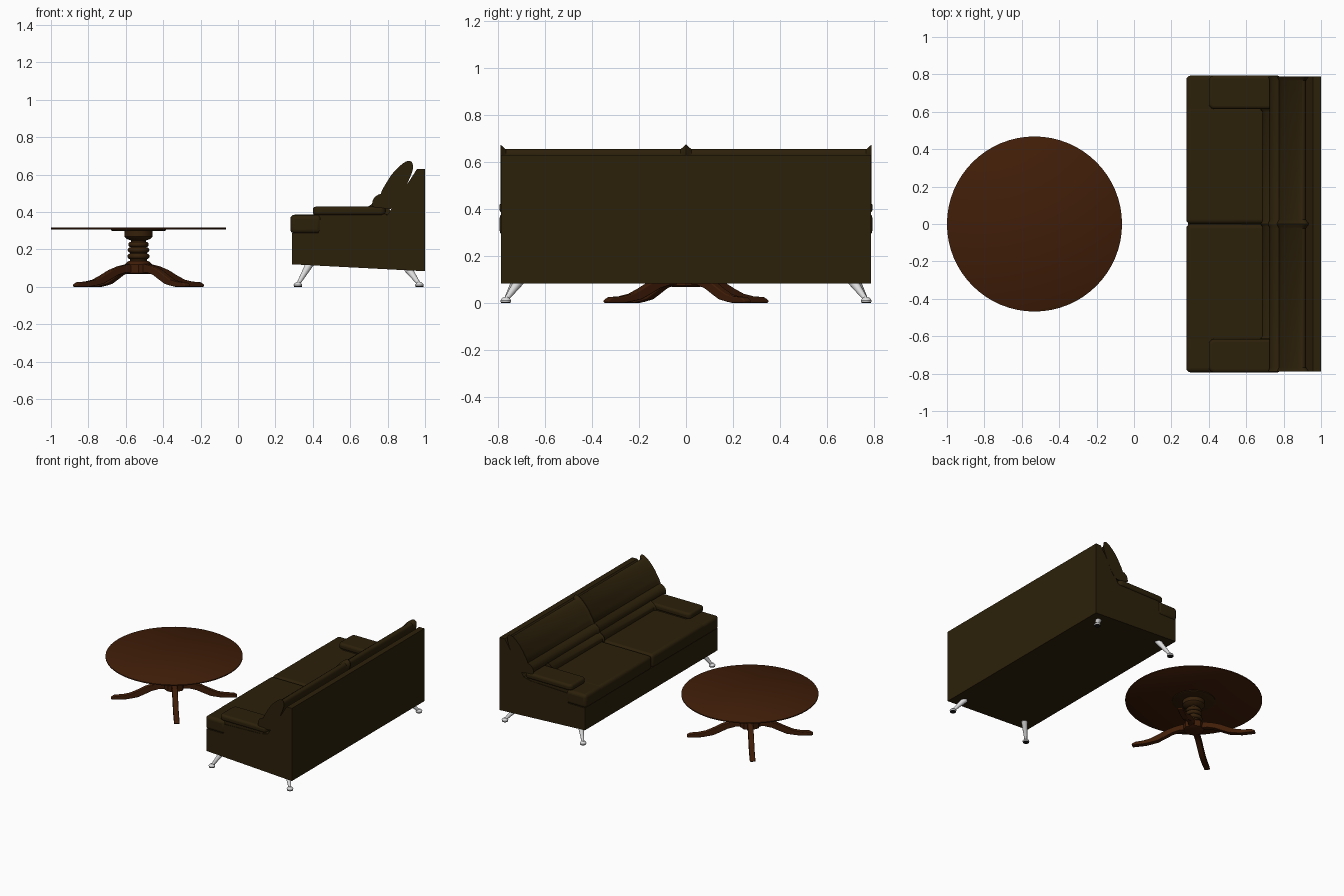
import bpy, bmesh, math
from mathutils import Vector, Matrix

if "Cube" in bpy.data.objects:
    bpy.data.objects.remove(bpy.data.objects["Cube"], do_unlink=True)


def material(name, rgb, rough=0.6):
    m = bpy.data.materials.new(name)
    m.use_nodes = True
    m.diffuse_color = (*rgb, 1)
    node = m.node_tree.nodes["Principled BSDF"]
    node.inputs["Base Color"].default_value = (*rgb, 1)
    node.inputs["Roughness"].default_value = rough
    return m


LEATHER = material("dark olive leather", (0.025, 0.0145, 0.003))
WOOD = material("red brown wood", (0.052, 0.0125, 0.0025))
DARK_WOOD = material("dark brown wood", (0.036, 0.0145, 0.003))
METAL = material("pale metal", (0.72, 0.72, 0.72))
RUBBER = material("black rubber", (0.01, 0.01, 0.01))


def finish(name, bm, mat, bevel=0, smooth=True):
    bmesh.ops.recalc_face_normals(bm, faces=bm.faces)
    mesh = bpy.data.meshes.new(name)
    bm.to_mesh(mesh)
    bm.free()
    ob = bpy.data.objects.new(name, mesh)
    bpy.context.collection.objects.link(ob)
    mesh.materials.append(mat)
    if bevel:
        mod = ob.modifiers.new("soft edges", "BEVEL")
        mod.width, mod.segments = bevel, 4
        mod.limit_method, mod.angle_limit = "ANGLE", math.radians(40)
    if smooth:
        bpy.ops.object.select_all(action="DESELECT")
        ob.select_set(True)
        bpy.context.view_layer.objects.active = ob
        bpy.ops.object.shade_smooth_by_angle(angle=math.radians(35))
    return ob


def rounded(points, steps=4):
    """Closed smooth loop through the given points."""
    pts, out = [Vector(p) for p in points], []
    n = len(pts)
    for i in range(n):
        a, b, c, d = (pts[(i + k) % n] for k in (-1, 0, 1, 2))
        for s in range(steps):
            t = s / steps
            out.append(b + 0.5 * t * ((c - a) + t * (2 * a - 5 * b + 4 * c - d
                       + t * (3 * (b - c) + d - a))))
    return out


def skin(bm, rings):
    """Join equal rings of vertices and cap both ends."""
    n = len(rings[0])
    for a, b in zip(rings, rings[1:]):
        for i in range(n):
            j = (i + 1) % n
            bm.faces.new((a[i], a[j], b[j], b[i]))
    bm.faces.new(rings[0])
    bm.faces.new(rings[-1])


def extrude(name, profile, y0, y1, mat, bevel=0, smooth=True):
    """Side profile in x and z, drawn out along y."""
    bm = bmesh.new()
    skin(bm, [[bm.verts.new((p[0], y, p[1])) for p in profile] for y in (y0, y1)])
    return finish(name, bm, mat, bevel, smooth)


def pillow(name, points, y0, y1, mat, radius=0.022, shrink=0.18):
    """Smooth profile along y whose ends round inwards."""
    loop = rounded(points)
    mid = sum(loop, Vector((0, 0))) / len(loop)
    turns = [math.pi / 2 * k / 4 for k in range(5)]
    cuts = [(y0 + radius * (1 - math.sin(t)), math.cos(t)) for t in reversed(turns)]
    cuts = [(y0 + radius * (1 - math.sin(t)), 1 - shrink * (1 - math.cos(math.pi / 2 - t)))
            for t in reversed(turns)]
    cuts += [(y0 + y1 - y, s) for y, s in reversed(cuts)]
    bm = bmesh.new()
    rings = []
    for y, s in cuts:
        ring = [mid + (p - mid) * s for p in loop]
        rings.append([bm.verts.new((p.x, y, p.y)) for p in ring])
    skin(bm, rings)
    return finish(name, bm, mat)


def box(name, x, y, z, mat, bevel, corner=0):
    """Cushion block, optionally with rounded corners in plan."""
    bm = bmesh.new()
    skin(bm, [[bm.verts.new((px, py, pz)) for px, py in
               ((x[0], y[0]), (x[1], y[0]), (x[1], y[1]), (x[0], y[1]))] for pz in z])
    if corner:
        upright = [e for e in bm.edges if abs(e.verts[0].co.z - e.verts[1].co.z) > 0.001]
        bmesh.ops.bevel(bm, geom=upright, offset=corner, segments=6, profile=0.5,
                        affect="EDGES")
    return finish(name, bm, mat, bevel)


def lathe(name, profile, centre, mat, sides=32):
    """Radius and height pairs turned around the vertical axis."""
    bm = bmesh.new()
    skin(bm, [[bm.verts.new((centre[0] + r * math.cos(math.tau * i / sides),
                             centre[1] + r * math.sin(math.tau * i / sides), z))
               for i in range(sides)] for r, z in profile])
    return finish(name, bm, mat)


def rod(name, a, b, r1, r2, mat):
    a, b = Vector(a), Vector(b)
    turn = (b - a).to_track_quat("Z", "Y").to_matrix().to_4x4()
    bm = bmesh.new()
    bmesh.ops.create_cone(bm, cap_ends=True, segments=16, radius1=r1, radius2=r2,
                          depth=(b - a).length,
                          matrix=Matrix.Translation((a + b) / 2) @ turn)
    return finish(name, bm, mat)


# Sofa frame: sloping sides, upright rear panel
extrude("sofa_frame", [(0.29, 0.12), (1, 0.083), (1, 0.63), (0.957, 0.63), (0.935, 0.595),
                       (0.80, 0.385), (0.74, 0.37), (0.43, 0.36), (0.43, 0.287), (0.29, 0.287)],
        -0.788, 0.788, LEATHER, smooth=False)

back_profile = [(0.76, 0.43), (0.765, 0.50), (0.79, 0.55), (0.83, 0.61), (0.88, 0.658),
                (0.915, 0.673), (0.935, 0.652), (0.922, 0.59), (0.84, 0.43)]
roll_profile = [(0.73, 0.425), (0.718, 0.45), (0.732, 0.48), (0.765, 0.497), (0.80, 0.49),
                (0.82, 0.43)]
lumbar_profile = [(0.69, 0.375), (0.678, 0.40), (0.692, 0.425), (0.735, 0.45), (0.79, 0.45),
                  (0.81, 0.38)]

for side, label in ((1, "left"), (-1, "right")):
    def span(a, b):
        return sorted((side * a, side * b))

    # Seat cushion, its front wrapping around the arm
    box(f"seat_cushion_{label}", (0.28, 0.76), span(0.001, 0.63), (0.285, 0.385), LEATHER, 0.022)
    box(f"seat_front_{label}", (0.28, 0.445), span(0.55, 0.793), (0.285, 0.384), LEATHER, 0.022)
    # Arm and back cushions
    box(f"arm_pad_{label}", (0.40, 0.79), span(0.615, 0.794), (0.383, 0.428), LEATHER, 0.016, 0.03)
    box(f"arm_base_{label}", (0.43, 0.80), span(0.62, 0.784), (0.33, 0.39), LEATHER, 0.01)
    pillow(f"back_cushion_{label}", back_profile, *span(0.001, 0.789), LEATHER)
    pillow(f"back_roll_{label}", roll_profile, *span(0.001, 0.789), LEATHER)
    pillow(f"lumbar_cushion_{label}", lumbar_profile, *span(0.001, 0.612), LEATHER, 0.012)

    # Splayed metal legs with round feet
    for end, top_x, foot_x, top_z in (("front", 0.385, 0.32, 0.125), ("back", 0.91, 0.97, 0.095)):
        foot = (foot_x, side * 0.767)
        rod(f"sofa_leg_{end}_{label}", (*foot, 0.012), (top_x, side * 0.708, top_z),
            0.009, 0.022, METAL)
        lathe(f"sofa_foot_{end}_{label}", [(0.021, 0.003), (0.023, 0.01), (0.018, 0.018),
                                           (0.009, 0.025)], foot, METAL, 16)
        lathe(f"foot_pad_{end}_{label}", [(0.021, 0), (0.021, 0.003)], foot, RUBBER, 16)

# Round table
C = (-0.532, 0)
lathe("table_top", [(0.465, 0.306), (0.468, 0.308), (0.468, 0.315), (0.465, 0.317)], C, WOOD, 64)
lathe("table_plate", [(0.135, 0.297), (0.147, 0.301), (0.147, 0.307)], C, DARK_WOOD, 48)

# Turned column with stacked rings
column = [(0.045, 0.13), (0.045, 0.145)]
for z, r in ((0.163, 0.06), (0.196, 0.058), (0.226, 0.054)):
    column += [(r + 0.013 * math.sin(k) - 0.013, z - 0.014 * math.cos(k))
               for k in (0, 0.5, 1.05, 1.57, 2.1, 2.64, math.pi)]
column += [(0.04, 0.248), (0.064, 0.256), (0.076, 0.268), (0.076, 0.298)]
lathe("table_column", column, C, DARK_WOOD)
lathe("column_base", [(0.06, 0.068), (0.072, 0.073), (0.073, 0.118), (0.064, 0.13),
                      (0.05, 0.138)], C, WOOD, 8)

# Four curved legs
leg_profile = [(0.03, 0.075), (0.10, 0.075), (0.15, 0.062), (0.20, 0.038), (0.25, 0.015),
               (0.31, 0.004), (0.34, 0), (0.428, 0), (0.432, 0.010), (0.408, 0.024),
               (0.35, 0.028), (0.30, 0.038), (0.25, 0.060), (0.19, 0.090), (0.13, 0.110),
               (0.08, 0.120), (0.03, 0.122)]
for i in range(4):
    leg = extrude(f"table_leg_{i + 1}", leg_profile, -0.019, 0.019, WOOD, 0.005)
    leg.location = (*C, 0)
    leg.rotation_euler.z = math.radians(37.5 + 90 * i)
